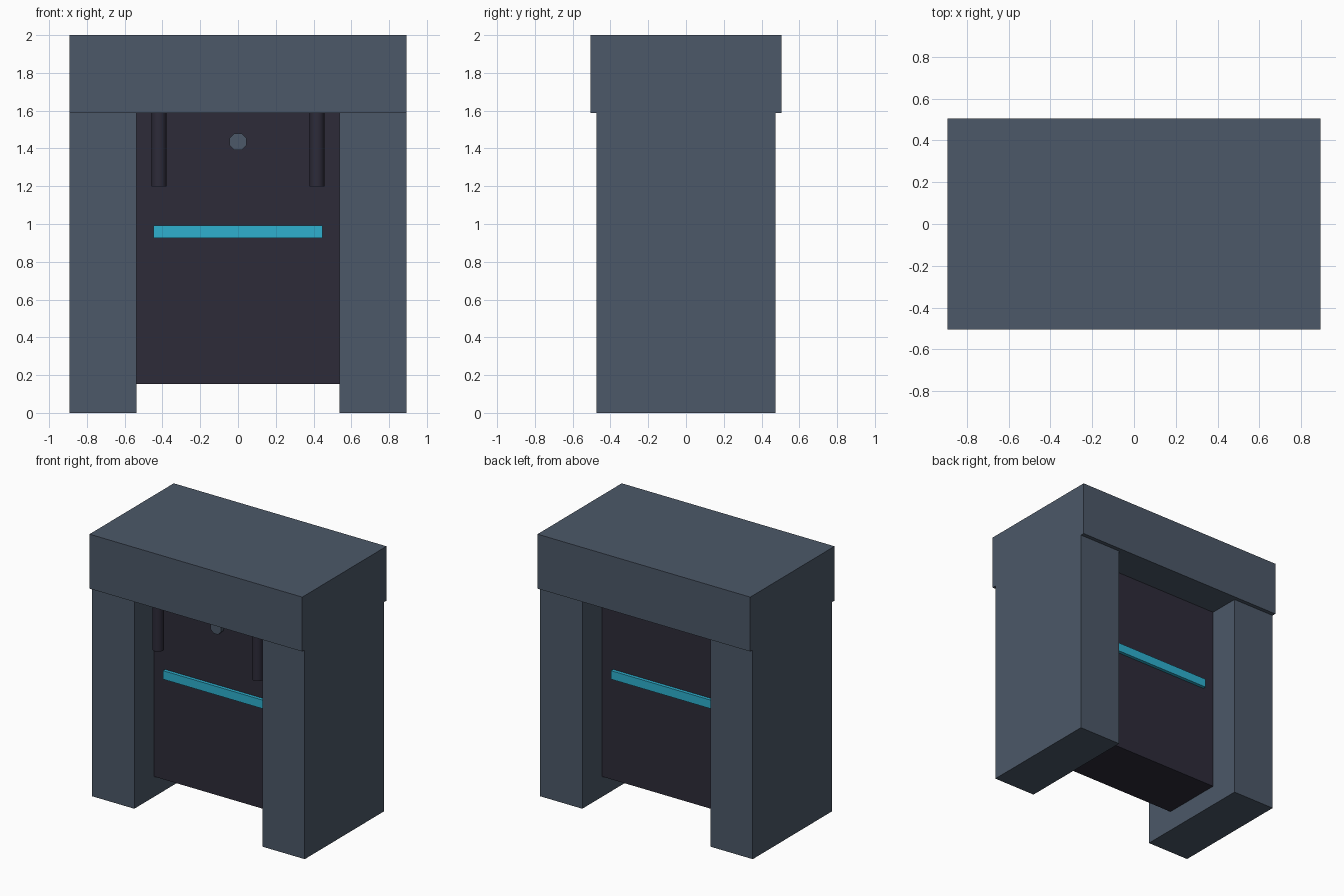
import bpy
import math

cube = bpy.data.objects.get("Cube")
if cube:
    bpy.data.objects.remove(cube, do_unlink=True)


def linear(c):
    c /= 255
    return c / 12.92 if c <= 0.04045 else ((c + 0.055) / 1.055) ** 2.4


def material(name, *rgb):
    mat = bpy.data.materials.new(name)
    mat.use_nodes = True
    colour = [linear(c) for c in rgb] + [1]
    mat.diffuse_color = colour
    mat.node_tree.nodes["Principled BSDF"].inputs["Base Color"].default_value = colour
    return mat


slate = material("slate grey", 76, 88, 104)
dark = material("dark plum", 45, 43, 57)
cyan = material("bright cyan", 46, 176, 207)


def finish(name, mat):
    obj = bpy.context.object
    obj.name = obj.data.name = name
    obj.data.materials.append(mat)
    return obj


def box(name, mat, low, high):
    centre = [(a + b) / 2 for a, b in zip(low, high)]
    bpy.ops.mesh.primitive_cube_add(size=1, location=centre)
    obj = finish(name, mat)
    obj.scale = [b - a for a, b in zip(low, high)]
    bpy.ops.object.transform_apply(location=False, rotation=False, scale=True)
    return obj


def cylinder(name, mat, sides, radius, depth, location, rotation=(0, 0, 0)):
    bpy.ops.mesh.primitive_cylinder_add(vertices=sides, radius=radius, depth=depth,
                                        location=location, rotation=rotation)
    return finish(name, mat)


half_width = 0.893
inner = 0.538
lintel_base = 1.587
panel_y = 0.237

# Lintel across the top
box("lintel", slate, (-half_width, -0.505, lintel_base), (half_width, 0.505, 2))

# Pillars and the hanging rods beside them
for side, s in (("left", 1), ("right", -1)):
    x0, x1 = sorted((s * inner, s * half_width))
    box(side + "_pillar", slate, (x0, -0.475, 0), (x1, 0.475, lintel_base))
    cylinder(side + "_rod", dark, 16, 0.04, 0.39, (s * 0.418, -0.36, 1.393))
    bpy.ops.object.shade_smooth_by_angle(angle=math.radians(35))

# Door panel, raised off the ground
box("door_panel", dark, (-inner, -panel_y, 0.153), (inner, panel_y, lintel_base))

# Glowing strip showing on both faces of the panel
box("light_strip", cyan, (-0.447, -0.262, 0.926), (0.447, 0.262, 0.991))

# Round stud on the front of the panel
stud = cylinder("front_stud", slate, 8, 0.048, 0.04, (0, -panel_y - 0.01, 1.435),
                (math.radians(90), math.radians(22.5), 0))
